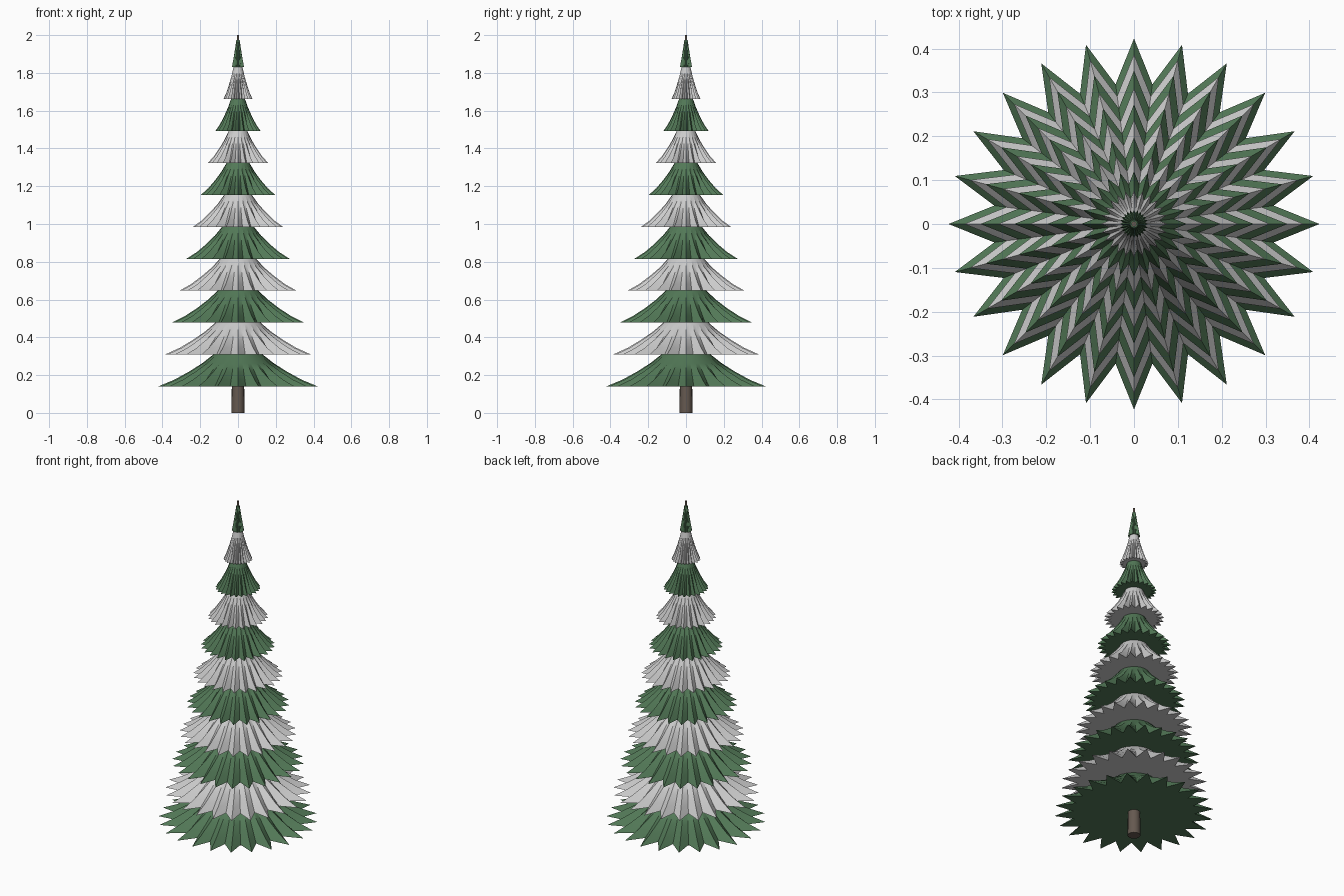
import bpy, bmesh
from math import sin, cos, pi, radians

if "Cube" in bpy.data.objects:
    bpy.data.objects.remove(bpy.data.objects["Cube"])

POINTS = 24          # star tips around each tier
STEP = 0.169         # vertical spacing of tiers
RADII = [0.423, 0.387, 0.35, 0.31, 0.273, 0.238, 0.197, 0.16, 0.12, 0.077, 0.032]
# tier profile: radius fraction, height, valley depth fraction
PROFILE = [(1.0, 0.0, 0.76), (0.80, 0.035, 0.82), (0.615, 0.078, 0.88),
           (0.45, 0.122, 0.94), (0.33, 0.162, 0.98), (0.30, 0.172, 1.0)]


def material(name, rgb):
    m = bpy.data.materials.new(name)
    m.diffuse_color = (*rgb, 1)
    m.use_nodes = True
    m.node_tree.nodes["Principled BSDF"].inputs["Base Color"].default_value = m.diffuse_color
    return m


def loft(name, rings, mat, smooth):
    bm = bmesh.new()
    loops = [[bm.verts.new(p) for p in ring] for ring in rings]
    n = len(loops[0])
    for a, b in zip(loops, loops[1:]):
        for i in range(n):
            j = (i + 1) % n
            bm.faces.new((a[i], a[j], b[j], b[i]))
    # fan cap underneath, plain cap on top
    c = bm.verts.new((0, 0, rings[0][0][2]))
    for i in range(n):
        bm.faces.new((c, loops[0][(i + 1) % n], loops[0][i]))
    bm.faces.new(loops[-1])
    bmesh.ops.recalc_face_normals(bm, faces=bm.faces[:])
    me = bpy.data.meshes.new(name)
    bm.to_mesh(me)
    bm.free()
    ob = bpy.data.objects.new(name, me)
    bpy.context.collection.objects.link(ob)
    if mat:
        me.materials.append(mat)
    if smooth:
        bpy.ops.object.select_all(action='DESELECT')
        ob.select_set(True)
        bpy.context.view_layer.objects.active = ob
        bpy.ops.object.shade_smooth_by_angle(angle=radians(30))
    return ob


def star_ring(r, z, valley):
    pts = []
    for k in range(POINTS * 2):
        a = pi * k / POINTS
        rr = r * (valley if k % 2 else 1)
        pts.append((rr * cos(a), rr * sin(a), z))
    return pts


green = material("needle_green", (0.085, 0.19, 0.095))
bark = material("bark", (0.13, 0.10, 0.08))

# branch tiers, alternating green and snowy grey
for i, R in enumerate(RADII):
    z0 = 0.14 + STEP * i
    prof = PROFILE
    if i == len(RADII) - 1:      # slim top cone
        prof = [(1, 0, 0.8), (0.62, 0.07, 0.9), (0.27, 0.145, 1)]
    rings = [star_ring(R * f, z0 + h, v) for f, h, v in prof]
    loft(f"branch_tier_{i + 1}", rings, green if i % 2 == 0 else None, True)

# tapered trunk through the whole tree
trunk = [[(r * cos(2 * pi * k / 16), r * sin(2 * pi * k / 16), z) for k in range(16)]
         for r, z in [(0.034, 0), (0.033, 0.14), (0.006, 2.0)]]
loft("trunk", trunk, bark, True)
